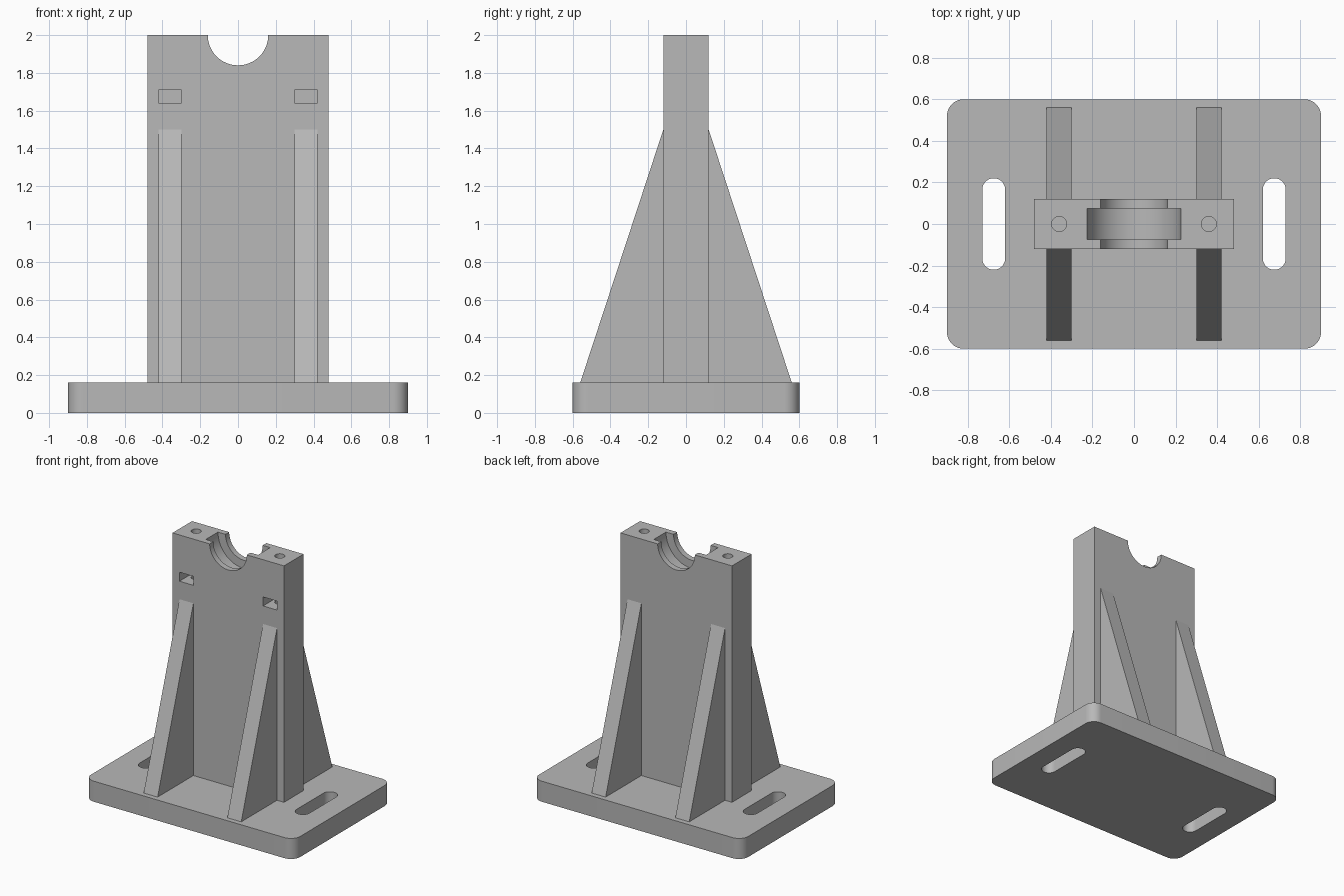
import bpy, bmesh
from math import sin, cos, pi, radians
from mathutils import Vector

cube = bpy.data.objects.get("Cube")
if cube:
    bpy.data.objects.remove(cube, do_unlink=True)

grey = bpy.data.materials.new("plain_grey")
grey.use_nodes = True
colour = (0.48, 0.48, 0.48, 1)
grey.diffuse_color = colour
grey.node_tree.nodes["Principled BSDF"].inputs["Base Color"].default_value = colour


def prism(name, outline, axis, low, high):
    """Extrude a 2D outline along one axis between two positions."""
    place = {"x": lambda a, b: (low, a, b),
             "y": lambda a, b: (a, low, b),
             "z": lambda a, b: (a, b, low)}[axis]
    direction = Vector([float(axis == k) for k in "xyz"]) * (high - low)
    bm = bmesh.new()
    face = bm.faces.new([bm.verts.new(place(a, b)) for a, b in outline])
    extruded = bmesh.ops.extrude_face_region(bm, geom=[face], use_keep_orig=True)
    moved = [g for g in extruded["geom"] if isinstance(g, bmesh.types.BMVert)]
    bmesh.ops.translate(bm, verts=moved, vec=direction)
    bmesh.ops.recalc_face_normals(bm, faces=bm.faces)
    mesh = bpy.data.meshes.new(name)
    bm.to_mesh(mesh)
    bm.free()
    mesh.materials.append(grey)
    obj = bpy.data.objects.new(name, mesh)
    bpy.context.collection.objects.link(obj)
    return obj


def rounded(cx, cy, hx, hy, r, steps=12):
    """Outline of a rectangle with rounded corners."""
    points = []
    for i, (sx, sy) in enumerate([(1, 1), (-1, 1), (-1, -1), (1, -1)]):
        for k in range(steps + 1):
            a = (i + k / steps) * pi / 2
            p = (round(cx + sx * (hx - r) + r * cos(a), 6),
                 round(cy + sy * (hy - r) + r * sin(a), 6))
            if p not in points:
                points.append(p)
    return points


def circle(cx, cy, r, n=64):
    return [(cx + r * cos(2 * pi * k / n), cy + r * sin(2 * pi * k / n)) for k in range(n)]


def box(x0, x1, y0, y1):
    return [(x0, y0), (x1, y0), (x1, y1), (x0, y1)]


def cut(obj, cutters):
    """Subtract the cutters, bake the result and remove them."""
    for c in cutters:
        mod = obj.modifiers.new("cut", "BOOLEAN")
        mod.operation, mod.solver, mod.object = "DIFFERENCE", "EXACT", c
    graph = bpy.context.evaluated_depsgraph_get()
    mesh = bpy.data.meshes.new_from_object(obj.evaluated_get(graph))
    obj.modifiers.clear()
    obj.data = mesh
    for c in cutters:
        bpy.data.objects.remove(c, do_unlink=True)


# Base plate with two mounting slots
base = prism("base_plate", rounded(0, 0, 0.9, 0.6, 0.08), "z", 0, 0.16)
cut(base, [prism("slot_cutter", rounded(s * 0.675, 0, 0.055, 0.22, 0.055), "z", -0.1, 0.3)
           for s in (-1, 1)])

# Upright with bearing seat, bolt holes and front nut pockets
upright = prism("upright", box(-0.48, 0.48, -0.12, 0.12), "z", 0.16, 2)
cutters = [prism("bore_cutter", circle(0, 2, 0.16), "y", -0.2, 0.2),
           prism("bearing_cutter", circle(0, 2, 0.225), "y", -0.075, 0.075)]
for s in (-1, 1):
    x = s * 0.36
    cutters.append(prism("bolt_cutter", circle(x, 0, 0.036, 32), "z", 1.56, 2.1))
    cutters.append(prism("pocket_cutter", box(x - 0.06, x + 0.06, 1.64, 1.71), "y", -0.2, 0.06))
cut(upright, cutters)

# Sloping ribs, front and back on each side
ribs = []
for side, s in (("left", 1), ("right", -1)):
    for end, e in (("front", -1), ("back", 1)):
        profile = [(e * 0.1, 0.16), (e * 0.56, 0.16), (e * 0.12, 1.5), (e * 0.1, 1.5)]
        ribs.append(prism(f"{end}_{side}_rib", profile, "x", s * 0.36 - 0.06, s * 0.36 + 0.06))

# Smooth the curved walls, keep edges sharp
bpy.ops.object.select_all(action="DESELECT")
for obj in [base, upright] + ribs:
    obj.select_set(True)
bpy.context.view_layer.objects.active = base
bpy.ops.object.shade_smooth_by_angle(angle=radians(30))
